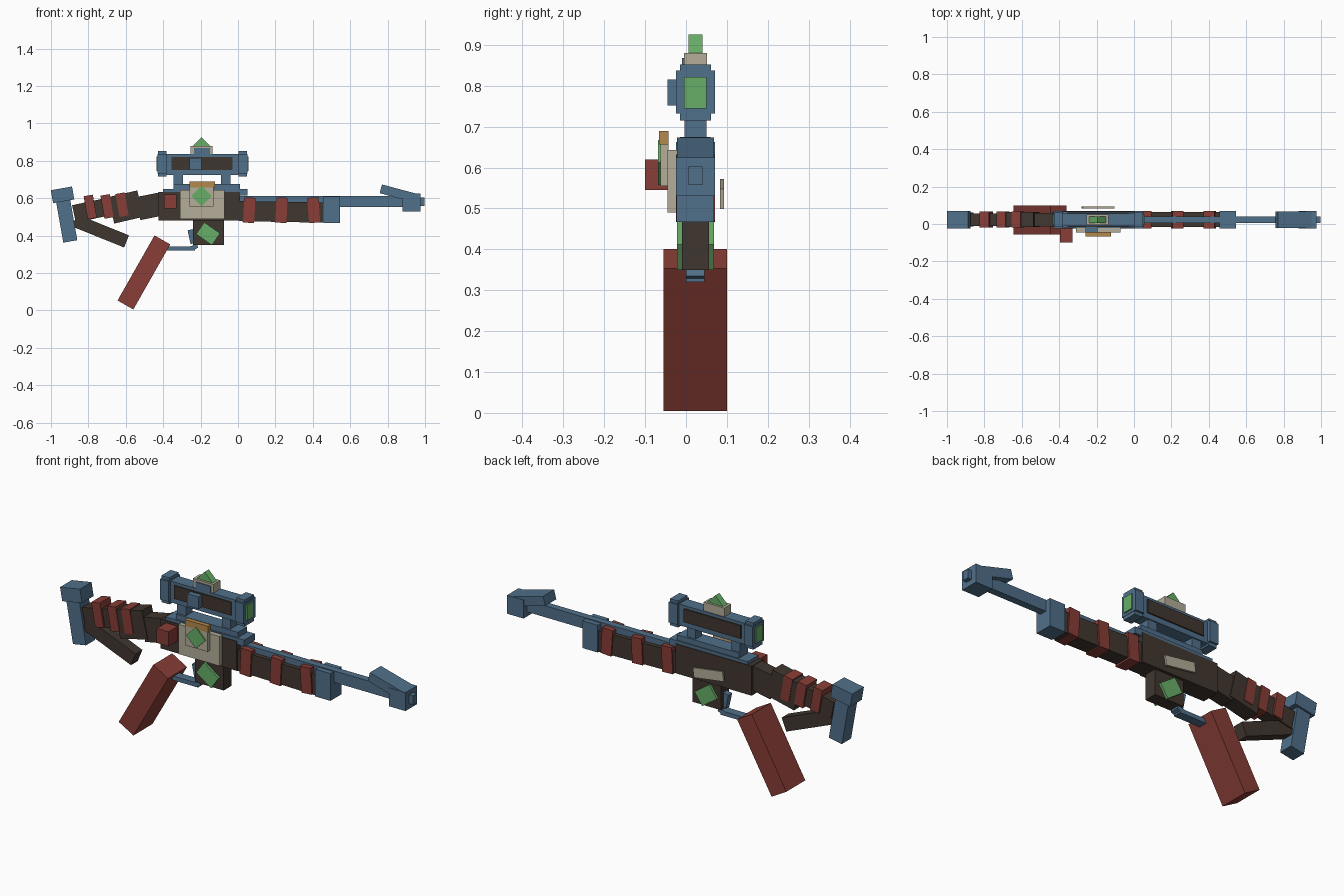
import bpy
from math import radians
from mathutils import Matrix, Vector

cube = bpy.data.objects.get("Cube")
if cube:
    bpy.data.objects.remove(cube, do_unlink=True)


def linear(c):
    c /= 255
    return c / 12.92 if c < 0.04 else ((c + 0.055) / 1.055) ** 2.4


def material(name, r, g, b):
    mat = bpy.data.materials.new(name)
    mat.use_nodes = True
    color = (linear(r), linear(g), linear(b), 1)
    mat.diffuse_color = color
    mat.node_tree.nodes["Principled BSDF"].inputs["Base Color"].default_value = color
    return mat


blue = material("steel blue", 80, 112, 138)
brown = material("dark wood", 64, 54, 47)
red = material("red leather", 136, 61, 54)
green = material("green crystal", 104, 175, 103)
cream = material("pale bone", 180, 173, 152)
orange = material("brass", 178, 136, 76)

MID = 0.023  # centre plane of the body
CORNERS = [(x, y, z) for x in (-.5, .5) for y in (-.5, .5) for z in (-.5, .5)]
FACES = [(0, 1, 3, 2), (4, 6, 7, 5), (0, 4, 5, 1),
         (2, 3, 7, 6), (0, 2, 6, 4), (1, 5, 7, 3)]


def bar(name, mat, x, z, length, height, y0, y1, turn=0):
    """Box centred at x, z, spanning y0 to y1, turned anticlockwise in the front plane."""
    rot = Matrix.Rotation(radians(-turn), 3, "Y")
    size = Vector((length, y1 - y0, height))
    center = Vector((x, (y0 + y1) / 2, z))
    verts = [rot @ (Vector(c) * size) for c in CORNERS]
    mesh = bpy.data.meshes.new(name)
    mesh.from_pydata(verts, [], FACES)
    mesh.materials.append(mat)
    obj = bpy.data.objects.new(name, mesh)
    obj.location = center
    bpy.context.collection.objects.link(obj)
    return obj


def box(name, mat, x0, x1, z0, z1, y0, y1):
    return bar(name, mat, (x0 + x1) / 2, (z0 + z1) / 2, x1 - x0, z1 - z0, y0, y1)


def mid(width):
    return MID - width / 2, MID + width / 2


# Shoulder plate
bar("butt_cap", blue, -.938, .618, .115, .07, *mid(.095), 10)
bar("butt_plate", blue, -.9185, .493, .076, .252, *mid(.075), 10)

# Stock with wraps and lower strut
bar("stock_rear", brown, -.75, .543, .26, .095, *mid(.066), 12)
bar("stock_middle", brown, -.60, .553, .16, .145, *mid(.08), 13)
bar("stock_front", brown, -.47, .557, .13, .125, *mid(.072), 11)
bar("stock_strut", brown, -.735, .425, .30, .07, *mid(.056), -22)
for x, z in ((-.79, .553), (-.70, .556), (-.62, .565)):
    bar("stock_wrap", red, x, z, .05, .125, *mid(.086), 10)

# Receiver and top rail
box("receiver", brown, -.425, .01, .48, .632, *mid(.095))
box("top_rail", blue, -.40, .05, .615, .648, *mid(.088))
box("scope_base", blue, -.345, .01, .645, .675, *mid(.075))
box("bolt_handle", red, -.395, -.328, .545, .62, -.10, -.01)

# Ornament on the near side
box("side_plate", cream, -.31, -.073, .49, .643, -.045, -.02)
box("raised_plate", cream, -.26, -.13, .555, .668, -.062, -.043)
box("brass_top", orange, -.258, -.124, .657, .69, -.066, -.043)
bar("side_gem", green, -.195, .612, .078, .078, -.068, -.058, 45)
bar("back_plate", cream, -.192, .535, .172, .05, .083, .093, -8)

# Magazine, trigger and grip
box("magazine", brown, -.24, -.075, .35, .49, *mid(.066))
bar("magazine_gem", green, -.16, .41, .103, .077, *mid(.09), -35)
box("trigger_guard", blue, -.38, -.23, .32, .342, *mid(.045))
bar("guard_post", blue, -.235, .338, .04, .022, *mid(.045), 20)
bar("trigger", blue, -.246, .395, .032, .075, *mid(.03), 12)
bar("grip", red, -.503, .203, .097, .40, -.055, .10, -29.6)

# Fore end, barrel and muzzle
bar("fore_end", brown, .235, .527, .46, .108, *mid(.08), -1)
for x, turn in ((.06, -3), (.232, -3), (.405, 4)):
    bar("fore_wrap", red, x, .536, .06, .135, *mid(.095), turn)
box("barrel", blue, 0, .90, .553, .612, *mid(.036))
box("barrel_band", blue, .457, .545, .467, .608, *mid(.092))
box("muzzle", blue, .88, .975, .53, .625, *mid(.095))
box("muzzle_tip", blue, .97, .997, .557, .603, *mid(.034))
bar("front_sight", blue, .865, .623, .21, .048, *mid(.09), -15)

# Scope
box("scope_tube", blue, -.39, .01, .725, .835, *mid(.065))
for x in (-.405, .025):
    box("scope_cap_wide", blue, x - .025, x + .025, .732, .837, *mid(.095))
    box("scope_cap_tall", blue, x - .023, x + .023, .715, .852, *mid(.076))
for x0, x1 in ((-.437, -.425), (.045, .057)):
    box("scope_lens", green, x0, x1, .745, .822, *mid(.055))
box("scope_panel", brown, -.355, -.03, .752, .82, *mid(.078))
box("scope_knob", blue, -.26, -.195, .752, .815, -.045, MID)
for x in (-.32, -.065):
    box("scope_mount", blue, x - .025, x + .025, .66, .735, *mid(.054))
box("turret", cream, -.255, -.137, .83, .88, *mid(.056))
box("turret_inset", blue, -.235, -.15, .835, .868, -.01, MID)
bar("turret_gem", green, -.195, .873, .074, .074, *mid(.034), 45)
